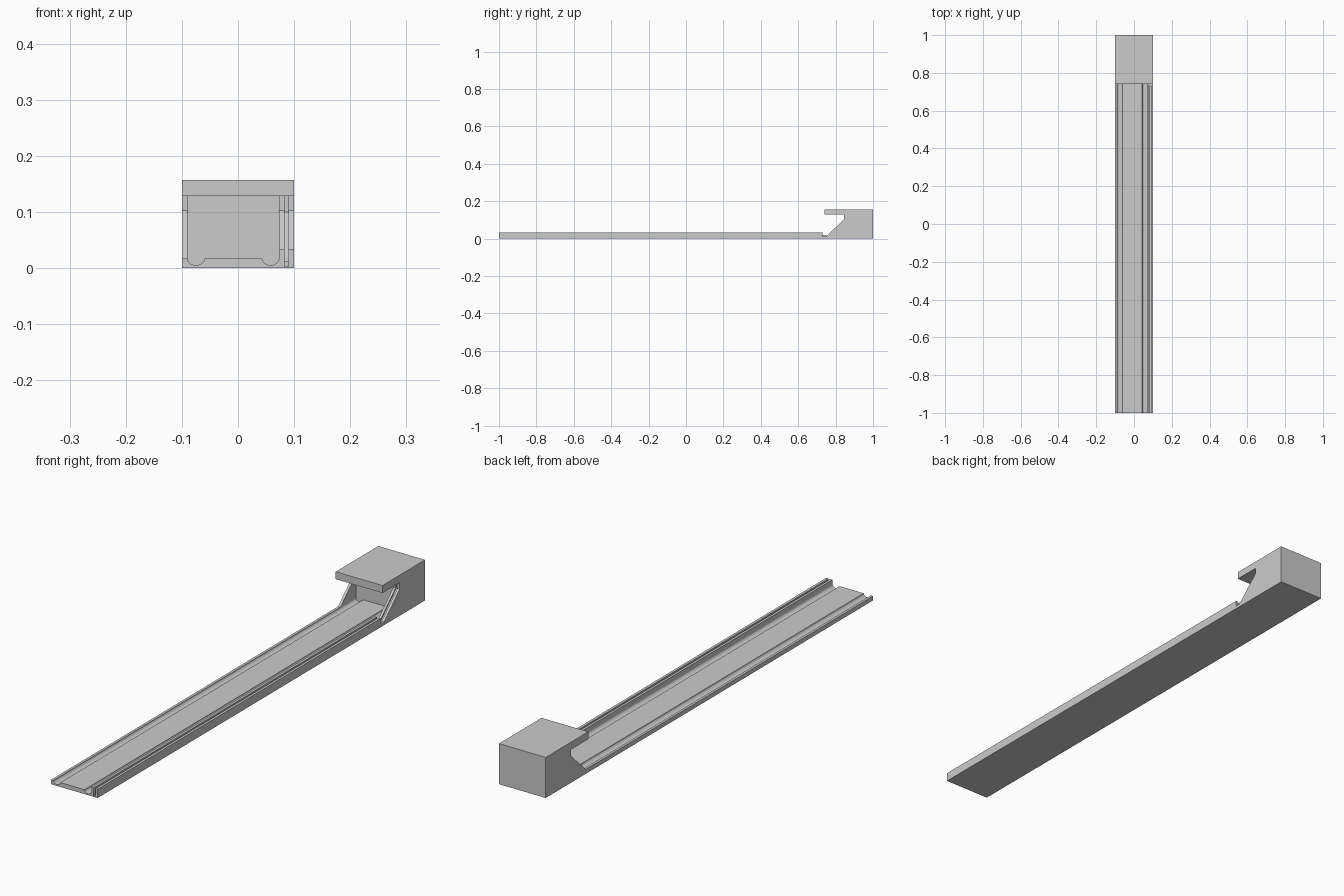
import bpy, math

if "Cube" in bpy.data.objects:
    bpy.data.objects.remove(bpy.data.objects["Cube"])


def extrude(name, pts, a, b, axis):
    """Prism from a 2D outline: axis 'y' takes (x, z) points, axis 'x' takes (y, z)."""
    put = (lambda p, t: (p[0], t, p[1])) if axis == 'y' else (lambda p, t: (t, p[0], p[1]))
    n = len(pts)
    verts = [put(p, a) for p in pts] + [put(p, b) for p in pts]
    faces = [tuple(range(n)), tuple(range(2 * n - 1, n - 1, -1))]
    faces += [(i, i + n, (i + 1) % n + n, (i + 1) % n) for i in range(n)]
    me = bpy.data.meshes.new(name)
    me.from_pydata(verts, [], faces)
    ob = bpy.data.objects.new(name, me)
    bpy.context.collection.objects.link(ob)
    # consistent outward normals
    import bmesh
    bm = bmesh.new()
    bm.from_mesh(me)
    bmesh.ops.recalc_face_normals(bm, faces=bm.faces)
    bm.to_mesh(me)
    bm.free()
    return ob


def gutter(x0, x1, top=0.017, low=0.005, steps=10):
    """Half-round trough from x0 to x1."""
    c, r = (x0 + x1) / 2, (x1 - x0) / 2
    return [(c - r * math.cos(math.pi * i / steps),
             top - (top - low) * math.sin(math.pi * i / steps)) for i in range(steps + 1)]


LANE_TOP, BACK, ROOF_LOW, TOP = 0.017, 0.85, 0.128, 0.157

# lane with a gutter on each side
lane = [(-0.1, 0), (-0.1, LANE_TOP)] + gutter(-0.09, -0.06) + gutter(0.043, 0.073) + [(0.073, 0)]
extrude("lane", lane, -1, BACK, 'y')

# ball return rail with a narrow slot
rail = [(0.073, 0), (0.073, 0.034), (0.0825, 0.034), (0.0825, 0.003),
        (0.09, 0.003), (0.09, 0.034), (0.1, 0.034), (0.1, 0)]
extrude("return_rail", rail, -1, 0.73, 'y')
extrude("rail_end", [(0.073, 0), (0.073, 0.012), (0.1, 0.012), (0.1, 0)], 0.73, 0.75, 'y')


# slanted side walls of the pin housing
def wall(name, x0, x1, inset=0):
    extrude(name, [(0.74 + inset, 0), (0.74 + inset, 0.003), (0.845 + inset, 0.103),
                   (0.845 + inset, ROOF_LOW), (BACK + 0.02, ROOF_LOW), (BACK + 0.02, 0)], x0, x1, 'x')


wall("left_wall", -0.1, -0.09)
wall("right_wall_inner", 0.073, 0.0825)
wall("right_wall_slot", 0.0825, 0.09, 0.008)
wall("right_wall_outer", 0.09, 0.1)

# pin housing body with overhanging roof
housing = [(BACK, 0), (1, 0), (1, TOP), (0.74, TOP), (0.74, ROOF_LOW), (BACK, ROOF_LOW)]
extrude("pin_housing", housing, -0.1, 0.1, 'x')
